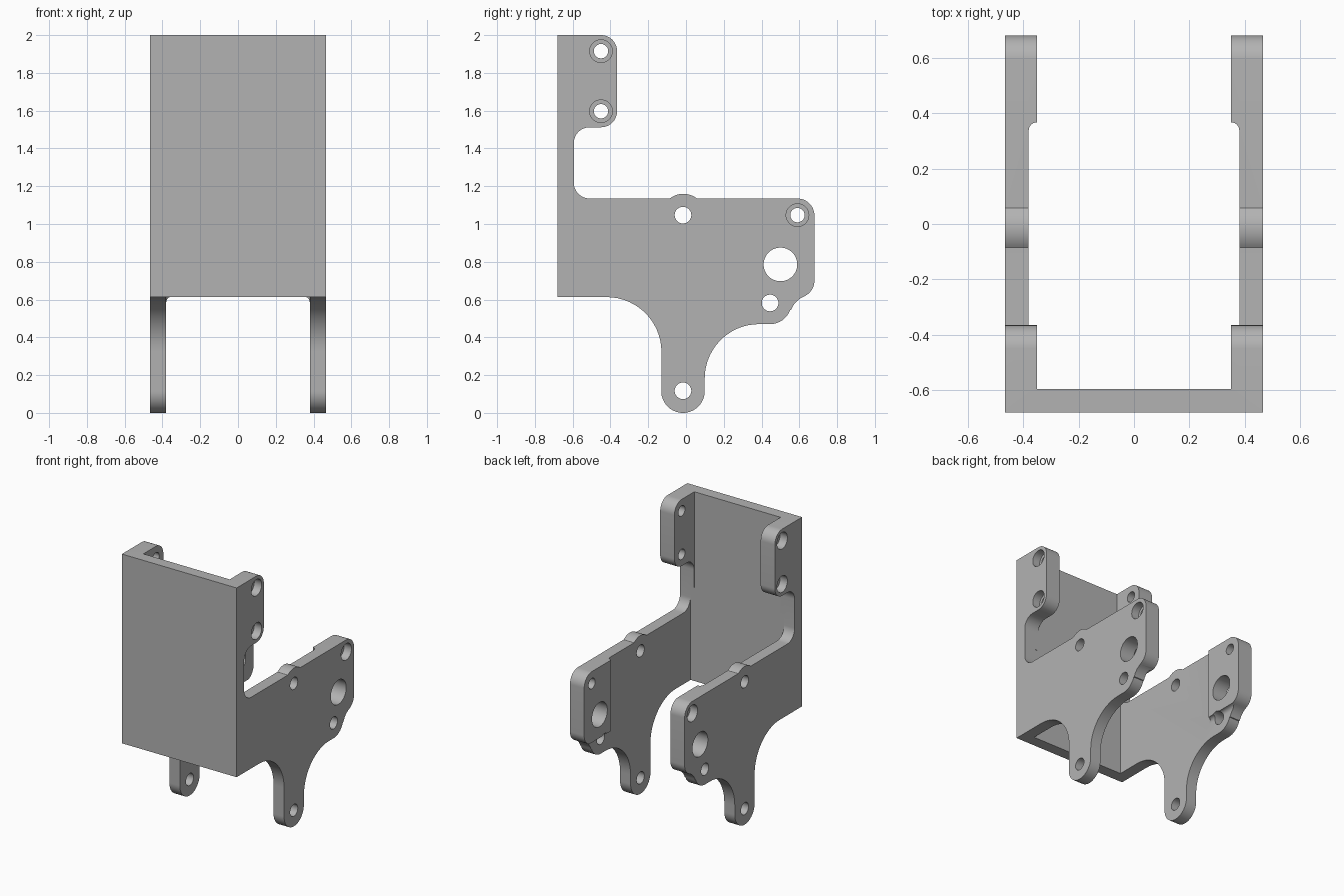
import bpy
import bmesh
from math import sin, cos, radians, pi

default = bpy.data.objects.get("Cube")
if default:
    bpy.data.objects.remove(default, do_unlink=True)

HALF = 0.465      # half the outer width
PAD = 0.35        # inner face of the thick pads
THIN = 0.38       # inner face of the thin plates
WALL_Y = -0.596   # inner face of the front wall

grey = bpy.data.materials.new("plain grey")
grey.use_nodes = True
grey.diffuse_color = (0.45, 0.45, 0.45, 1)
grey.node_tree.nodes["Principled BSDF"].inputs["Base Color"].default_value = (0.45, 0.45, 0.45, 1)


def arc(cy, cz, r, start, end):
    """Points of an arc in the side plane, angles in degrees."""
    n = max(3, round(abs(end - start) / 6))
    angles = [radians(start + (end - start) * i / n) for i in range(n + 1)]
    return [(cy + r * cos(a), cz + r * sin(a)) for a in angles]


def loft(name, sections):
    """Closed solid through (x, side profile) sections."""
    bm = bmesh.new()
    rings = [[bm.verts.new((x, y, z)) for y, z in profile] for x, profile in sections]
    for a, b in zip(rings, rings[1:]):
        for i in range(len(a)):
            j = (i + 1) % len(a)
            bm.faces.new((a[i], a[j], b[j], b[i]))
    bm.faces.new(rings[0])
    bm.faces.new(rings[-1])
    bmesh.ops.recalc_face_normals(bm, faces=bm.faces)
    mesh = bpy.data.meshes.new(name)
    bm.to_mesh(mesh)
    bm.free()
    mesh.materials.append(grey)
    obj = bpy.data.objects.new(name, mesh)
    bpy.context.collection.objects.link(obj)
    return obj


def cut(target, cutter):
    """Subtract a cutter from the target and discard it."""
    cutter.hide_render = True
    mod = target.modifiers.new("cut", "BOOLEAN")
    mod.operation = "DIFFERENCE"
    mod.solver = "EXACT"
    mod.object = cutter
    bpy.context.view_layer.objects.active = target
    bpy.ops.object.modifier_apply(modifier=mod.name)
    bpy.data.objects.remove(cutter, do_unlink=True)


def drill(target, y, z, r, x0=-1, x1=1):
    circle = arc(y, z, r, 0, 360)[:-1]
    cut(target, loft("drill", [(x0, circle), (x1, circle)]))


# Side outline, counter-clockwise from the lower front corner
outline = [(-0.68, 0.613)]
outline += arc(-0.42, 0.323, 0.29, 90, 0)          # sweep into the leg
outline += arc(-0.016, 0.115, 0.115, 180, 360)     # leg foot
outline += arc(0.387, 0.182, 0.288, 180, 90)       # sweep out of the leg
outline += arc(0.445, 0.583, 0.113, -90, -20)      # small boss
outline += arc(0.67, 0.505, 0.12, 160, 115)        # blend to rear corner
outline += arc(0.59, 0.70, 0.09, -60, 0)
outline += arc(0.59, 1.045, 0.09, 0, 90)
outline += arc(-0.014, 1.045, 0.115, 51.5, 128.5)  # bump on the top edge
outline += arc(-0.51, 1.219, 0.084, 270, 180)      # window
outline += arc(-0.51, 1.428, 0.084, 180, 90)
outline += arc(-0.45, 1.597, 0.085, -90, 0)        # upper tab
outline += arc(-0.45, 1.915, 0.085, 0, 90)
outline += [(-0.68, 2.0)]
bracket = loft("bracket", [(-HALF, outline), (HALF, outline)])

# Open space between the two sides, behind the wall
space = [(WALL_Y, -0.2), (1, -0.2), (1, 2.2), (WALL_Y, 2.2)]
cut(bracket, loft("inner_space", [(-PAD, space), (PAD, space)]))


# Pockets that thin the plates, leaving rear pads with a filleted border
def pocket(drop):
    y, z = 0.337 + drop, 0.585 + drop
    return [(WALL_Y, -0.1), (0.9, -0.1), (0.9, z), (y, z), (y, 1.3), (WALL_Y, 1.3)]


for side in (-1, 1):
    sections = [(side * 0.2, pocket(0.03))]
    for i in range(7):
        a = i / 6 * pi / 2
        sections.append((side * (PAD + 0.03 * sin(a)), pocket(0.03 * cos(a))))
    cut(bracket, loft("pocket", sections))

# Plain through holes
for y, z, r in ((-0.016, 0.117, 0.044), (-0.016, 1.047, 0.044),
                (0.445, 0.582, 0.044), (0.5, 0.786, 0.089)):
    drill(bracket, y, z, r)

# Screw holes, counterbored from the outside
for y, z in ((-0.45, 1.915), (-0.45, 1.597), (0.59, 1.047)):
    drill(bracket, y, z, 0.038)
    for side in (-1, 1):
        drill(bracket, y, z, 0.06, side * 0.405, side * 0.6)

bpy.ops.object.select_all(action="DESELECT")
bracket.select_set(True)
bpy.context.view_layer.objects.active = bracket
bpy.ops.object.shade_smooth_by_angle(angle=radians(30))
